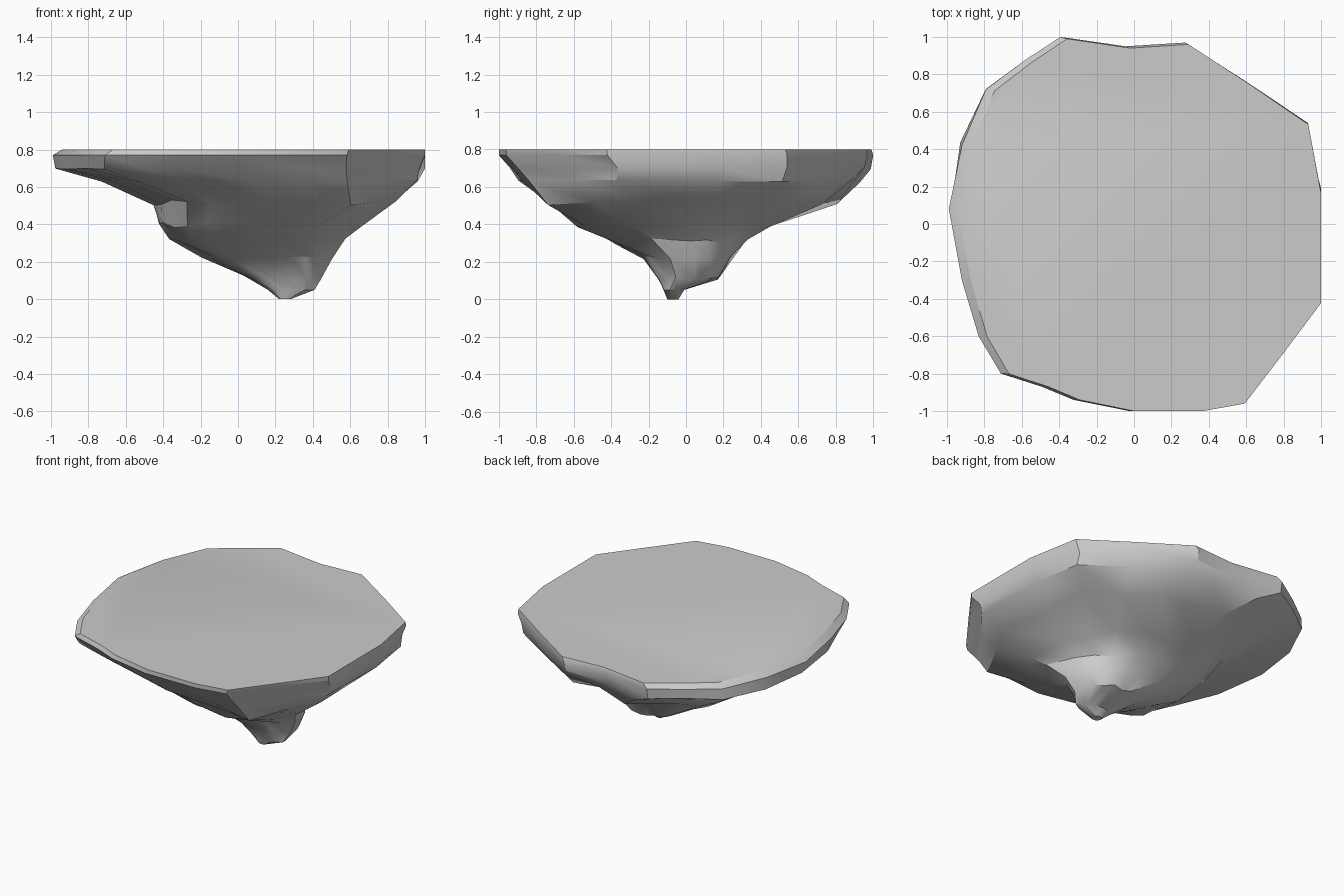
import bpy, bmesh, random

if "Cube" in bpy.data.objects:
    bpy.data.objects.remove(bpy.data.objects["Cube"])

random.seed(4)

# Rim outline seen from above, counter-clockwise from the right
OUTLINE = [(1, .17), (.93, .54), (.6, .76), (.27, .97), (-.05, .95), (-.4, 1),
           (-.6, .87), (-.8, .72), (-.93, .42), (-1, .08), (-.93, -.3),
           (-.84, -.6), (-.72, -.8), (-.5, -.87), (-.33, -.94), (-.03, -1),
           (.35, -1), (.58, -.96), (.8, -.68), (1, -.42)]

# Horizontal sections: z, x min, x max, y min, y max, jitter, pocket depth
SECTIONS = [(.80, -.94, 1.00, -1.00, .99, 0, 0),
            (.77, -.99, 1.00, -1.00, 1.00, 0, 0),
            (.70, -1.00, 1.00, -.94, 1.00, .03, 0),
            (.63, -.77, .97, -.91, .94, .05, 0),
            (.52, -.51, .90, -.77, .81, .09, .06),
            (.40, -.47, .69, -.59, .50, .10, .22),
            (.31, -.38, .59, -.41, .35, .08, .25),
            (.22, -.20, .52, -.23, .26, .06, .15),
            (.11, .05, .45, -.15, .18, .04, .10),
            (.05, .16, .41, -.12, -.01, 0, 0),
            (.00, .22, .28, -.10, -.04, 0, 0)]


def make_ring(bm, z, x0, x1, y0, y1, jitter, pocket):
    cx, cy, rx, ry = (x0 + x1) / 2, (y0 + y1) / 2, (x1 - x0) / 2, (y1 - y0) / 2
    ring = []
    for i, (x, y) in enumerate(OUTLINE):
        k = 1 - random.random() * jitter
        if i in (0, 1, 2):          # hollow on the back right flank
            k -= pocket * (.6, 1, .5)[i]
        dz = random.uniform(-.2, .2) * jitter
        ring.append(bm.verts.new((cx + x * rx * k, cy + y * ry * k, z + dz)))
    return ring


# Flat-topped floating rock, lofted down to an off-centre point
bm = bmesh.new()
rings = [make_ring(bm, *s) for s in SECTIONS]
n = len(OUTLINE)
bm.faces.new(rings[0])
bm.faces.new(rings[-1][::-1])
for upper, lower in zip(rings, rings[1:]):
    for i in range(n):
        j = (i + 1) % n
        bm.faces.new((upper[i], lower[i], lower[j], upper[j]))
bmesh.ops.recalc_face_normals(bm, faces=bm.faces)
mesh = bpy.data.meshes.new("floating_rock")
bm.to_mesh(mesh)
bm.free()
rock = bpy.data.objects.new("floating_rock", mesh)
bpy.context.collection.objects.link(rock)
bpy.context.view_layer.objects.active = rock
rock.select_set(True)
bpy.ops.object.shade_smooth_by_angle(angle=.55)
